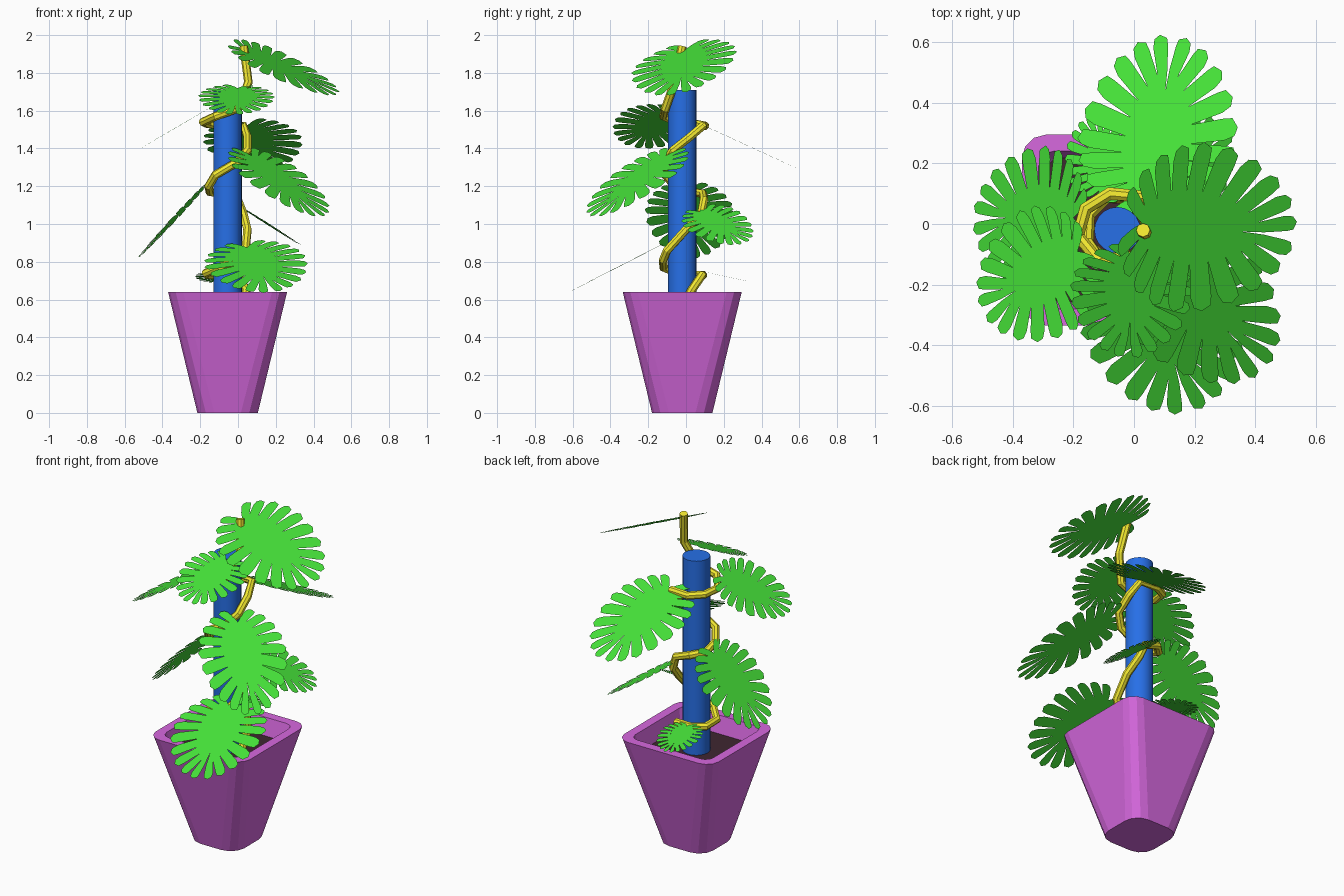
import bpy, bmesh, math
from mathutils import Vector as V

if "Cube" in bpy.data.objects:
    bpy.data.objects.remove(bpy.data.objects["Cube"])

CX, CY = -0.055, -0.02   # axis of pot and pole


def material(name, rgb):
    m = bpy.data.materials.new(name)
    m.diffuse_color = (*rgb, 1)
    m.use_nodes = True
    m.node_tree.nodes["Principled BSDF"].inputs["Base Color"].default_value = m.diffuse_color
    return m


PURPLE = material("pot_purple", (0.68, 0.14, 0.74))
SOIL = material("soil_dark", (0.05, 0.02, 0.03))
BLUE = material("pole_blue", (0.02, 0.16, 0.8))
YELLOW = material("stem_yellow", (0.9, 0.82, 0.03))
GREEN = material("leaf_green", (0.06, 0.75, 0.04))


def make(name, bm, mat):
    me = bpy.data.meshes.new(name)
    bm.to_mesh(me)
    bm.free()
    me.materials.append(mat)
    ob = bpy.data.objects.new(name, me)
    bpy.context.collection.objects.link(ob)
    return ob


def square_ring(bm, half, z, r=0.08, seg=3):
    """Rounded square loop of vertices."""
    ring = []
    for q in range(4):
        a0 = q * math.pi / 2
        sx, sy = [(1, 1), (-1, 1), (-1, -1), (1, -1)][q]
        for k in range(seg + 1):
            a = a0 + k / seg * math.pi / 2
            ring.append(bm.verts.new((CX + sx * (half - r) + r * math.cos(a),
                                      CY + sy * (half - r) + r * math.sin(a), z)))
    return ring


# Pot: tapered rounded square with a rim and a sloping inner wall
bm = bmesh.new()
rings = [square_ring(bm, h, z, r) for h, z, r in
         [(0.16, 0, 0.09), (0.315, 0.64, 0.08), (0.26, 0.64, 0.05), (0.235, 0.53, 0.05)]]
bm.faces.new(rings[0][::-1])
for a, b in zip(rings, rings[1:]):
    for i in range(len(a)):
        j = (i + 1) % len(a)
        bm.faces.new((a[i], a[j], b[j], b[i]))
make("pot", bm, PURPLE)

# Soil
bm = bmesh.new()
bm.faces.new(square_ring(bm, 0.237, 0.54, 0.05))
make("soil", bm, SOIL)

# Support pole
bpy.ops.mesh.primitive_cylinder_add(vertices=20, radius=0.076, depth=1.18,
                                    location=(CX, CY, 1.12))
pole = bpy.context.object
pole.name = "support_pole"
pole.data.materials.append(BLUE)
bpy.ops.object.shade_smooth_by_angle()

# Climbing stem: faceted tube winding up the pole
path = [(.04, -.03, .54), (.045, .03, .65), (0, .085, .73), (-.09, .09, .73), (-.16, .04, .73),
        (-.17, -.05, .74), (-.1, -.12, .77), (0, -.12, .81), (.04, -.10, .86), (.05, 0, .97),
        (.03, .08, 1.05), (0, .095, 1.13), (-.09, .09, 1.16), (-.15, .03, 1.17),
        (-.155, -.06, 1.2), (-.12, -.11, 1.26), (0, -.11, 1.33), (.05, -.07, 1.39),
        (.05, .02, 1.46), (.03, .09, 1.52), (-.08, .1, 1.52), (-.16, .05, 1.53),
        (-.185, -.04, 1.54), (-.12, -.12, 1.57), (0, -.11, 1.61), (.055, -.06, 1.75),
        (.03, -.02, 1.94)]
cu = bpy.data.curves.new("climbing_stem", 'CURVE')
cu.dimensions = '3D'
cu.bevel_depth = 0.023
cu.bevel_resolution = 2
cu.use_fill_caps = True
sp = cu.splines.new('POLY')
sp.points.add(len(path) - 1)
for p, co in zip(sp.points, path):
    p.co = (*co, 1)
sp.use_smooth = False
cu.materials.append(YELLOW)
bpy.context.collection.objects.link(bpy.data.objects.new("climbing_stem", cu))


def outline(th):
    """Leaf edge: heart-like oval, length 1 and width 1."""
    c, s = math.cos(th), math.sin(th)
    x = 0.42 + (0.58 if c > 0 else 0.42) * c
    return V((x, 0.5 * s * (1 - 0.06 * max(c, 0)), 0))


def leaf(name, back, tip, normal, width, lobes=10):
    """Split leaf: a solid middle with fingers separated by narrow slits."""
    back, tip = V(back), V(tip)
    X = tip - back
    Y = V(normal).cross(X).normalized() * width
    bm = bmesh.new()

    def vert(p, side):
        return bm.verts.new(back + X * p.x + Y * p.y * side)

    def bound(t):
        root = V((0.13 + 0.57 * t, 0, 0))
        edge = outline(math.radians(168 - 166 * t))
        return root, edge

    for side in (1, -1):
        for i in range(lobes):
            t0, t1 = i / lobes, (i + 1) / lobes
            (r0, e0), (r1, e1) = bound(t0), bound(t1)
            _, em = bound((t0 + t1) / 2)
            n0, n1 = r0.lerp(e0, 0.42), r1.lerp(e1, 0.42)
            m0, m1 = r0.lerp(e0, 0.85), r1.lerp(e1, 0.85)
            poly = [r0, n0, m0.lerp(m1, 0.11), e0.lerp(e1, 0.24).lerp(r0, 0.02),
                    em.lerp(r0, -0.02), e1.lerp(e0, 0.17).lerp(r1, 0.03),
                    m1.lerp(m0, 0.11), n1, r1]
            vs = [vert(p, side) for p in poly]
            if side > 0:
                vs.reverse()
            bm.faces.new(vs)
    bmesh.ops.remove_doubles(bm, verts=bm.verts, dist=1e-5)
    make(name, bm, GREEN)


UP = (0, 0, 1)
leaf("leaf_top", (-.05, .01, 1.965), (.53, -.04, 1.69), (.1, -.22, 1), .57)
leaf("leaf_upper_back", (.04, .01, 1.56), (.13, .62, 1.28), (0, .29, .61), .52)
leaf("leaf_upper_left", (-.14, -.06, 1.62), (-.5, -.29, 1.41), (-.5, 0, .87), .44)
leaf("leaf_upper_front", (0, -.06, 1.74), (-.02, -.44, 1.58), (0, -.16, .38), .40)
leaf("leaf_middle_left", (-.15, .02, 1.23), (-.53, .02, .82), (-.41, .03, .36), .47)
leaf("leaf_middle_right", (.02, -.05, 1.41), (.43, -.48, 1.04), UP, .48)
leaf("leaf_lower_back", (.02, .04, 1.09), (.31, .31, .90), (.55, .05, .83), .34)
leaf("leaf_lower_front", (.03, -.09, .91), (.18, -.62, .64), (0, -.27, .51), .54)
leaf("leaf_small_back", (-.08, .08, .75), (-.13, .36, .69), (0, .2, 1), .25)
